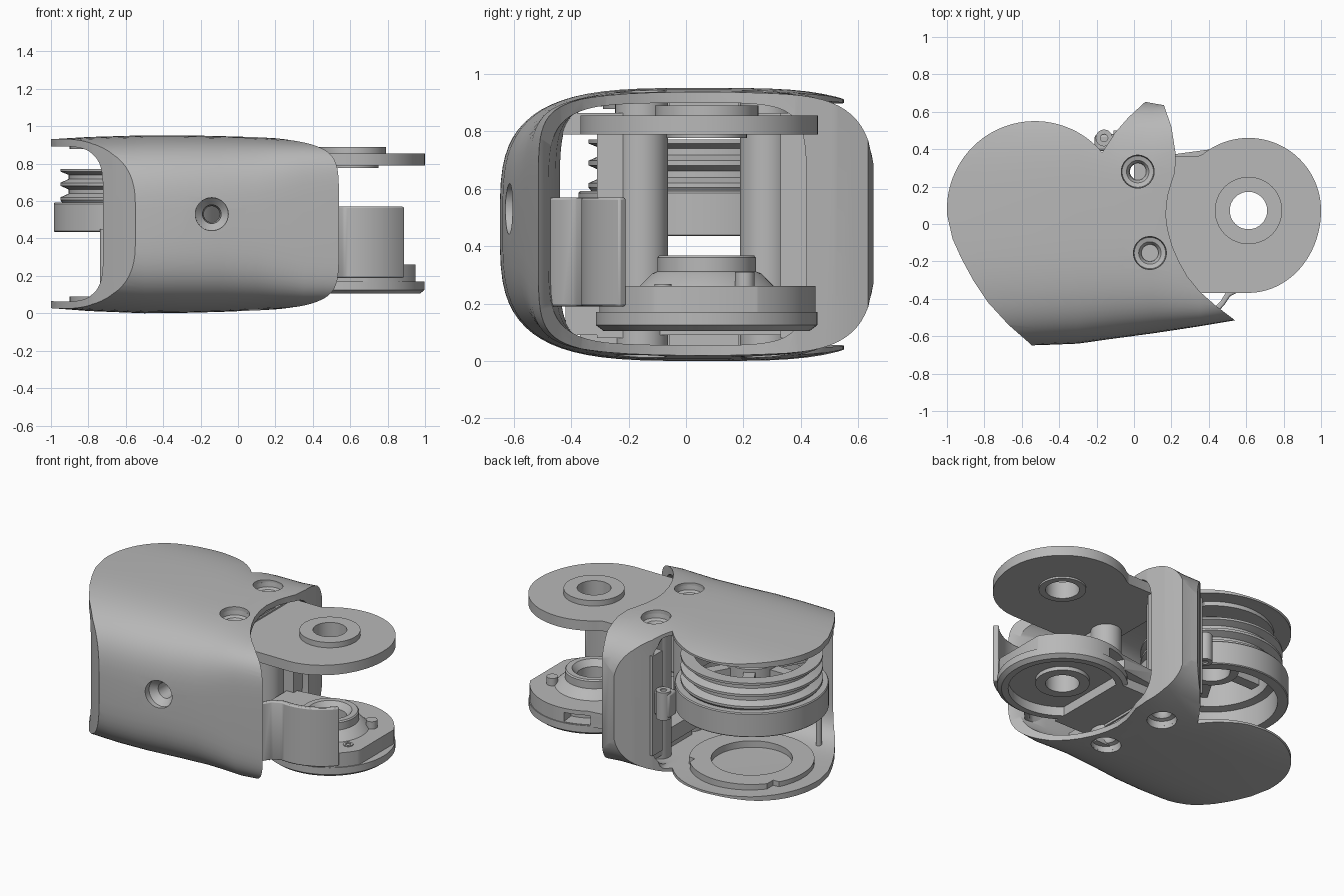
import bpy, bmesh
from math import cos, sin, pi, radians

if "Cube" in bpy.data.objects:
    bpy.data.objects.remove(bpy.data.objects["Cube"])

grey = bpy.data.materials.new("matte grey")
grey.use_nodes = True
COLOUR = (0.48, 0.48, 0.48, 1)
grey.diffuse_color = COLOUR
grey.node_tree.nodes["Principled BSDF"].inputs["Base Color"].default_value = COLOUR

KNUCKLE = (0.612, 0.072)  # axis of the right-hand joint
PULLEY = (-0.53, 0.08)    # axis of the left-hand joint
SCREWS = [(.02, .28), (.085, -.155)]


def finish(name, bm):
    bmesh.ops.recalc_face_normals(bm, faces=bm.faces)
    mesh = bpy.data.meshes.new(name)
    bm.to_mesh(mesh)
    bm.free()
    mesh.materials.append(grey)
    ob = bpy.data.objects.new(name, mesh)
    bpy.context.collection.objects.link(ob)
    return ob


def skin(name, rings, closed=False):
    """Join equal rings of points; cap the ends unless the loft is closed."""
    bm = bmesh.new()
    rows = [[bm.verts.new(p) for p in ring] for ring in rings]
    n = len(rows[0])
    pairs = list(zip(rows, rows[1:])) + ([(rows[-1], rows[0])] if closed else [])
    for a, b in pairs:
        for i in range(n):
            j = (i + 1) % n
            bm.faces.new((a[i], a[j], b[j], b[i]))
    if not closed:
        bm.faces.new(rows[0])
        bm.faces.new(rows[-1])
    return finish(name, bm)


def prism(name, outline, z0, z1):
    return skin(name, [[(x, y, z) for x, y in outline] for z in (z0, z1)])


def box(name, x0, x1, y0, y1, z0, z1):
    return prism(name, [(x0, y0), (x1, y0), (x1, y1), (x0, y1)], z0, z1)


def arc(centre, r, a0, a1, steps, ry=None):
    """Circular arc, or an elliptical one when ry is given."""
    angles = [radians(a0 + (a1 - a0) * i / steps) for i in range(steps + 1)]
    return [(centre[0] + r * cos(a), centre[1] + (ry or r) * sin(a)) for a in angles]


def disc(name, centre, r, z0, z1, steps=64):
    return prism(name, arc(centre, r, 0, 360, steps)[:-1], z0, z1)


def lathe(name, centre, profile, steps=64):
    """Closed (radius, z) profile turned about a vertical axis."""
    turns = [2 * pi * i / steps for i in range(steps)]
    return skin(name, [[(centre[0] + r * cos(a), centre[1] + r * sin(a), z)
                        for r, z in profile] for a in turns], closed=True)


def tube(name, centre, r_out, r_in, z0, z1):
    return lathe(name, centre, [(r_out, z0), (r_out, z1), (r_in, z1), (r_in, z0)])


def cut(ob, tool, operation='DIFFERENCE'):
    mod = ob.modifiers.new("cut", 'BOOLEAN')
    mod.operation, mod.object, mod.solver = operation, tool, 'EXACT'
    bpy.context.view_layer.objects.active = ob
    bpy.ops.object.modifier_apply(modifier=mod.name)
    bpy.data.objects.remove(tool)


def section(x, y0, y1, z0, z1, power, n=72):
    """Rounded-rectangle section across x."""
    def s(v):
        return (1 if v > 0 else -1) * abs(v) ** (2 / power)
    return [(x, (y0 + y1) / 2 + (y1 - y0) / 2 * s(cos(a)),
             (z0 + z1) / 2 + (z1 - z0) / 2 * s(sin(a)))
            for a in (2 * pi * (i + 0.5) / n for i in range(n))]


# Outer shell: lofted rounded body trimmed by its plan outline, then hollowed
shell = skin("outer_shell", [section(*s) for s in (
    (-1.1, -.66, .78, .035, .925, 3.5), (-.8, -.655, .78, .012, .943, 3.5),
    (-.5, -.648, .78, 0, .952, 3.5), (-.3, -.64, .76, .002, .952, 3.5),
    (-.1, -.612, .67, .007, .948, 3.5), (.1, -.585, .66, .015, .942, 3.8),
    (.22, -.567, .66, .022, .935, 4.4), (.35, -.547, .66, .03, .925, 5.5),
    (.54, -.515, .66, .045, .91, 6.5), (.7, -.48, .66, .065, .89, 6.5))])
outline = (arc(PULLEY, .47, 40, 184, 40)
           + [(-.97, -.08), (-.92, -.19), (-.86, -.3), (-.78, -.42),
              (-.67, -.54), (-.55, -.645), (-.5, -.8), (.66, -.8),
              (.64, -.59), (.54, -.515), (.435, -.435), (.35, -.36), (.285, -.28),
              (.24, -.2), (.205, -.12), (.18, -.03), (.17, .05), (.18, .15),
              (.2, .22), (.22, .28), (.222, .38), (.2, .52), (.16, .635),
              (.06, .653), (-.03, .57), (-.1, .49)])
cut(shell, prism("plan_cutter", outline, -.2, 1.2), 'INTERSECT')
cut(shell, skin("cavity_cutter", [section(*s, 6) for s in (
    (-1.2, -.49, .78, .075, .885), (-.8, -.49, .78, .055, .898),
    (-.5, -.47, .78, .048, .905), (-.17, -.45, .76, .045, .908),
    (-.12, -.44, .5, .045, .908), (-.04, -.44, .5, .047, .908),
    (.1, -.44, .42, .05, .905),
    (.3, -.455, .42, .062, .893), (.54, -.485, .42, .08, .875),
    (.75, -.45, .42, .1, .855))]))

# Screw seats above and below, with hollow posts between them
for i, centre in enumerate(SCREWS):
    for z0, z1 in ((-.1, .075), (.875, 1.1)):
        cut(shell, disc("seat_cutter", centre, .088, z0, z1))
    lathe(f"screw_post_{i + 1}", centre, [
        (.092, .03), (.092, .92), (.088, .92), (.084, .892), (.06, .885), (.046, .865),
        (.042, .8), (.042, .15), (.046, .085), (.06, .065), (.084, .058), (.088, .03)], 40)

# Screw seat in the front wall
hole = skin("front_hole_cutter", [[(-.14 + r * cos(a), y, .53 + r * sin(a))
            for a in (2 * pi * i / 40 for i in range(40))]
            for y, r in ((-.8, .09), (-.59, .088), (-.55, .05), (-.4, .04))])
cut(shell, hole)

# Bulkhead: cheeks beside the posts, header and foot closing the window
box("bulkhead_front", -.02, .15, -.31, -.2, .08, .865)
box("bulkhead_back", -.06, .17, .33, .47, .08, .865)
for name, y0, z0, z1 in (("bulkhead_header", -.44, .79, .865), ("bulkhead_foot", -.42, .09, .19)):
    beam = box(name, -.02, .15, y0, .36, z0, z1)
    for centre in SCREWS:
        cut(beam, disc("beam_bore_cutter", centre, .07, 0, 1))
box("header_key", 0, .14, -.06, .185, .8, .925)
box("foot_key", 0, .14, -.06, .185, .03, .15)
box("cable_guide", -.04, .12, -.37, -.2, .055, .1)
disc("tie_rod", (-.72, -.34), .018, .04, .45, 16)

# Latch on the inner side of the back wall
latch = box("back_latch", -.21, -.06, .39, .48, .41, .57)
bevel = latch.modifiers.new("round", 'BEVEL')
bevel.width, bevel.segments = .015, 2
box("latch_rail", -.11, -.04, .4, .5, .15, .8)
lathe("latch_eye", (-.16, .46), [(.045, .4), (.045, .58), (.02, .58), (.02, .4)], 24)

# Raised bearing rings on the two cheek plates
for name, z0, z1 in (("lower_bearing_ring", .025, .09), ("upper_bearing_ring", .878, .925)):
    ring = tube(name, PULLEY, .37, .24, z0, z1)
    for x, y in ((-.85, .3), (-.22, .32)):
        cut(ring, box("notch_cutter", x - .04, x + .04, y - .04, y + .04, 0, 1))

# Grooved pulley with hub and spokes
lathe("cable_pulley", PULLEY, [
    (.45, .435), (.455, .44), (.455, .585), (.45, .592), (.41, .592),
    (.42, .605), (.42, .62), (.375, .64), (.375, .662), (.42, .682), (.42, .698),
    (.375, .718), (.375, .74), (.42, .758), (.42, .772), (.34, .772),
    (.34, .6), (.39, .59), (.39, .435)], 96)
tube("pulley_hub", PULLEY, .16, .11, .64, .74)
for i in range(6):
    a = i * pi / 3
    u, v = (cos(a), sin(a)), (-sin(a) * .035, cos(a) * .035)
    prism(f"pulley_spoke_{i + 1}", [
        (PULLEY[0] + u[0] * r + v[0] * s, PULLEY[1] + u[1] * r + v[1] * s)
        for r, s in ((.14, -1), (.35, -1), (.35, 1), (.14, 1))], .66, .72)

# Upper knuckle: arm plate bulging over the guard, boss and bore
arm = ([(0, -.368), (.5, -.368)] + arc(KNUCKLE, .388, -90, 0, 32, .44)
       + arc(KNUCKLE, .388, 4, 129, 40) + [(.34, .362), (0, .362)])
upper = prism("upper_knuckle_plate", arm, .79, .855)
cut(upper, disc("bore_cutter", KNUCKLE, .1, .5, 1))
tube("upper_knuckle_boss", KNUCKLE, .18, .1, .8, .89)
tube("upper_knuckle_lip", KNUCKLE, .14, .1, .778, .8)

# Lower knuckle: open rim, raised deck, coned hub and stop pin
lathe("lower_knuckle_rim", KNUCKLE, [
    (.36, .105), (.386, .125), (.386, .17), (.32, .17), (.32, .105)], 72)
deck_outline = [(.12, -.28), (.42, -.285)] + arc(KNUCKLE, .38, -80, 120, 48) + [(.12, .36)]
deck = prism("lower_knuckle_deck", deck_outline, .165, .262)
cut(deck, box("deck_trim_cutter", .95, 1.2, -1, 1, 0, 1))
cut(deck, disc("deck_bore_cutter", KNUCKLE, .1, 0, 1))
cut(deck, prism("deck_slot_cutter", arc(KNUCKLE, .5, 97, 122, 14)
                + arc(KNUCKLE, .29, 122, 97, 14), .175, .235))
lathe("lower_knuckle_hub", KNUCKLE, [
    (.24, .255), (.19, .305), (.172, .312), (.172, .36), (.165, .368),
    (.13, .368), (.1, .33), (.1, .14), (.16, .14), (.16, .255)])
box("lower_arm", .1, .4, -.25, .33, .105, .17)
disc("stop_pin", (.82, .205), .034, .25, .31, 24)
tube("deck_eyelet", (.85, -.08), .03, .016, .255, .268)

# Curved guard panel wrapping the lower knuckle
outer = [(.3, -.485), (.4, -.488), (.45, -.47), (.485, -.43), (.515, -.385)] \
    + arc(KNUCKLE, .388, -97, -44, 16, .437)
inner = [(.3, -.455), (.39, -.458), (.43, -.445), (.465, -.41), (.495, -.36)] \
    + arc(KNUCKLE, .355, -97, -44, 16, .402)
panel = prism("guard_panel", outer + inner[::-1], .19, .57)
bevel = panel.modifiers.new("round", 'BEVEL')
bevel.width, bevel.segments = .008, 2

# Smooth shading with crisp edges
bpy.ops.object.select_all(action='DESELECT')
for ob in bpy.context.scene.objects:
    if ob.type == 'MESH' and grey.name in ob.data.materials:
        ob.select_set(True)
        bpy.context.view_layer.objects.active = ob
bpy.ops.object.shade_smooth_by_angle(angle=radians(32))
